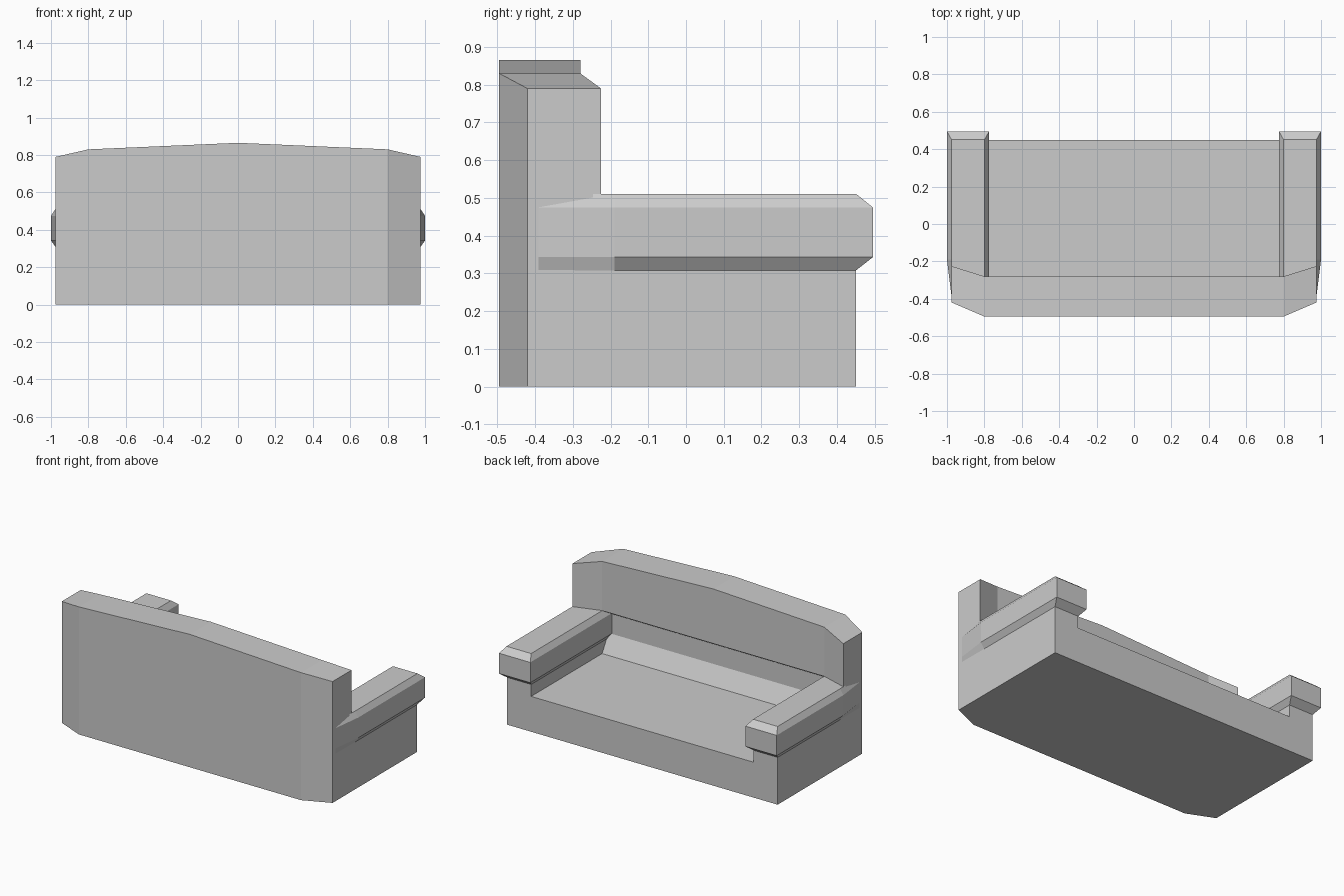
import bpy, bmesh

if "Cube" in bpy.data.objects:
    bpy.data.objects.remove(bpy.data.objects["Cube"])


def loft(name, rings):
    """Closed solid through a stack of equal-sized point rings."""
    bm = bmesh.new()
    loops = [[bm.verts.new(p) for p in ring] for ring in rings]
    n = len(loops[0])
    bm.faces.new(loops[0])
    bm.faces.new(loops[-1])
    for a, b in zip(loops, loops[1:]):
        for i in range(n):
            j = (i + 1) % n
            bm.faces.new((a[i], a[j], b[j], b[i]))
    bmesh.ops.recalc_face_normals(bm, faces=bm.faces)
    mesh = bpy.data.meshes.new(name)
    bm.to_mesh(mesh)
    bm.free()
    ob = bpy.data.objects.new(name, mesh)
    bpy.context.collection.objects.link(ob)
    return ob


def prism(name, pts, axis, lo, hi):
    """Extrude a 2D profile along the x, y or z axis."""
    place = {'x': lambda a, b, t: (t, a, b),
             'y': lambda a, b, t: (a, t, b),
             'z': lambda a, b, t: (a, b, t)}[axis]
    return loft(name, [[place(a, b, t) for a, b in pts] for t in (lo, hi)])


def combine(ob, other, operation):
    """Apply a boolean and discard the helper."""
    other.hide_render = True
    mod = ob.modifiers.new(operation.lower(), 'BOOLEAN')
    mod.object = other
    mod.operation = operation
    mod.solver = 'EXACT'
    bpy.context.view_layer.objects.active = ob
    bpy.ops.object.modifier_apply(modifier=mod.name)
    bpy.data.objects.remove(other)


# Sofa body: front silhouette with the crowned top of the backrest
sofa = prism('sofa', [(-.975, 0), (.975, 0), (.975, .79), (.8, .83),
                      (0, .865), (-.8, .83), (-.975, .79)], 'y', -.6, .45)

# Floor plan with clipped rear corners
plan = prism('plan', [(-.8, -.495), (.8, -.495), (1.1, -.3664), (1.1, .6),
                      (-1.1, .6), (-1.1, -.3664)], 'z', -.1, 1)
combine(sofa, plan, 'INTERSECT')

# Open space above the arms, leaving the wrapped backrest
space = prism('space', [(-1.1, -.186), (-.8, -.28), (.8, -.28), (1.1, -.186),
                        (1.1, .6), (-1.1, .6)], 'z', .505, 1)
combine(sofa, space, 'DIFFERENCE')

# Seat hollow, undercut beneath the backrest
hollow = prism('hollow', [(.6, .23), (-.28, .23), (-.345, .34), (-.345, .47),
                          (-.279, .51), (.6, .51)], 'x', -.8, .8)
combine(sofa, hollow, 'DIFFERENCE')


# Padded arms with bevelled edges, tapering toward the back
def arm_ring(side, z, i):
    front = .495 - 1.8 * i
    pts = [(.775 + i, -.415), (.972, -.415), (1 - i, -.19),
           (1 - i, front), (.775 + i, front)]
    return [(side * x, y, z) for x, y in pts]


for side in (-1, 1):
    arm = loft('arm', [arm_ring(side, z, i) for z, i in
                       ((.305, .027), (.343, 0), (.475, 0), (.51, .024))])
    combine(sofa, arm, 'UNION')
